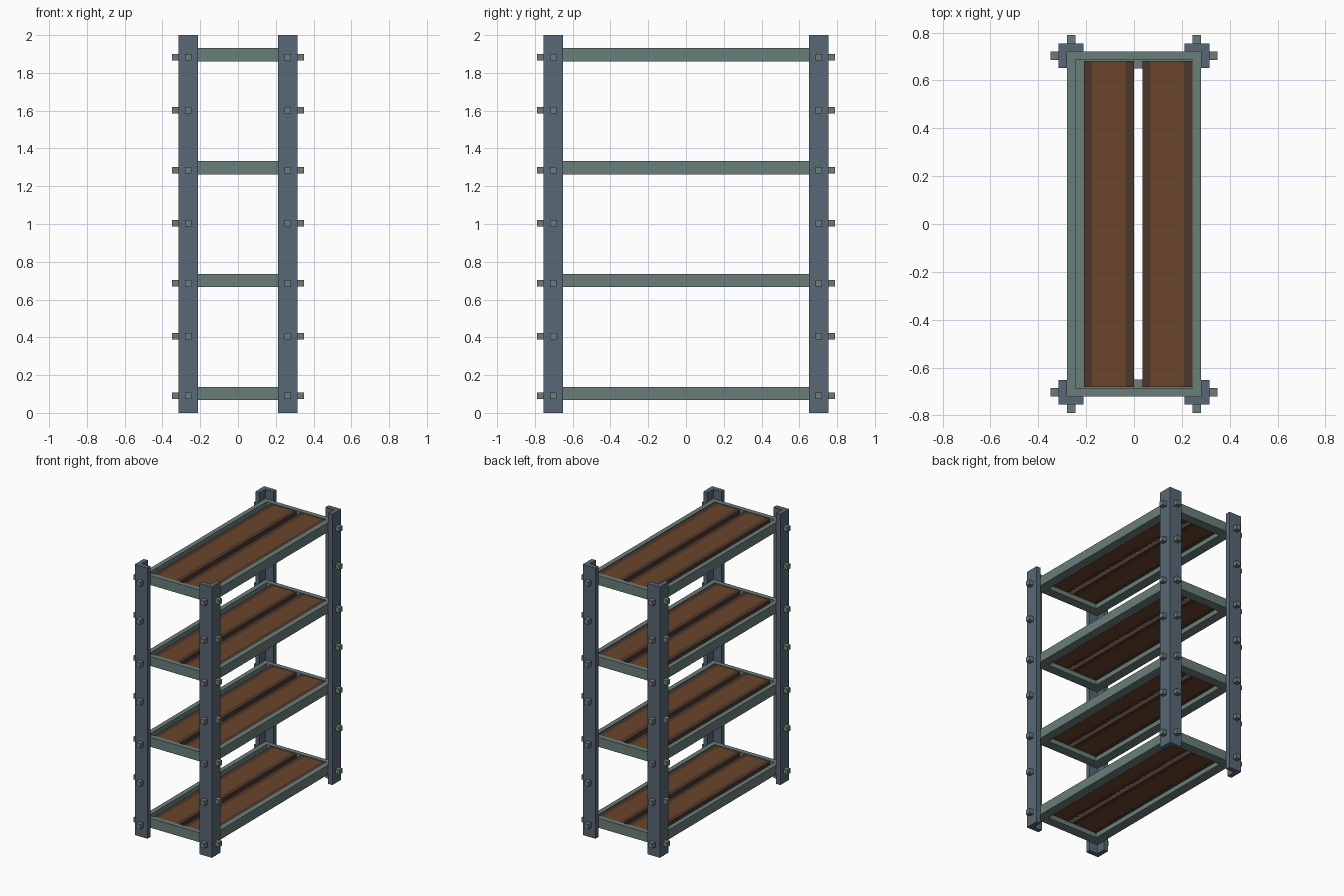
import bpy, bmesh
from mathutils import Matrix, Vector

if "Cube" in bpy.data.objects:
    bpy.data.objects.remove(bpy.data.objects["Cube"], do_unlink=True)

T = 0.035                      # steel thickness
X, Y = 0.28, 0.72              # outer half size of the shelf frames
SHELF_TOPS = [0.138, 0.736, 1.333, 1.931]
BOLT_Z = [0.09, 0.405, 0.687, 1.004, 1.285, 1.602, 1.882]


def material(name, rgb):
    """Flat material from 0-255 sRGB values."""
    lin = [((c / 255 + 0.055) / 1.055) ** 2.4 for c in rgb] + [1.0]
    m = bpy.data.materials.new(name)
    m.use_nodes = True
    m.diffuse_color = lin
    bsdf = next(n for n in m.node_tree.nodes if n.type == 'BSDF_PRINCIPLED')
    bsdf.inputs["Base Color"].default_value = lin
    bsdf.inputs["Roughness"].default_value = 0.8
    return m


POST = material("blue grey steel", (88, 103, 117))
FRAME = material("green grey steel", (106, 126, 122))
WOOD = material("brown wood", (106, 69, 43))
EDGE = material("dark wood edge", (77, 55, 43))


def finish(name, bm, *mats):
    bmesh.ops.recalc_face_normals(bm, faces=bm.faces[:])
    me = bpy.data.meshes.new(name)
    bm.to_mesh(me)
    bm.free()
    for m in mats:
        me.materials.append(m)
    ob = bpy.data.objects.new(name, me)
    bpy.context.collection.objects.link(ob)
    return ob


def add_box(bm, lo, hi):
    lo, hi = Vector(lo), Vector(hi)
    mat = Matrix.Translation((lo + hi) / 2) @ Matrix.Diagonal((*(hi - lo), 1))
    bmesh.ops.create_cube(bm, size=1, matrix=mat)


# Corner posts: upright angle irons with square bolts on both outer faces
def build_post(name, sx, sy):
    ox, oy, w = X + T, Y + T, 0.103
    profile = [(ox, oy), (ox - w, oy), (ox - w, Y), (X, Y), (X, oy - w), (ox, oy - w)]
    bm = bmesh.new()
    face = bm.faces.new([bm.verts.new((sx * x, sy * y, 0)) for x, y in profile])
    top = bmesh.ops.extrude_face_region(bm, geom=[face])["geom"]
    bmesh.ops.translate(bm, vec=(0, 0, 2),
                        verts=[g for g in top if isinstance(g, bmesh.types.BMVert)])
    finish(name, bm, POST)

    bm = bmesh.new()
    h = T / 2
    for z in BOLT_Z:
        for cx, cy in ((ox + h, oy - 0.052), (ox - 0.052, oy + h)):
            c = Vector((sx * cx, sy * cy, z))
            r = Vector((h, h, h))
            add_box(bm, c - r, c + r)
    finish(name.replace("post", "bolts"), bm, FRAME)


for sy, end in ((-1, "front"), (1, "back")):
    for sx, side in ((-1, "right"), (1, "left")):
        build_post(f"{end}_{side}_post", sx, sy)


# Shelf frame: angle profile (inset, height) swept around a rectangle
def build_frame(name, top):
    low = top - 0.07
    profile = [(0, low), (0, top), (T, top), (T, low + T), (2 * T, low + T), (2 * T, low)]
    bm = bmesh.new()
    rings = [[bm.verts.new((sx * (X - d), sy * (Y - d), z))
              for sx, sy in ((-1, -1), (1, -1), (1, 1), (-1, 1))] for d, z in profile]
    for a, b in zip(rings, rings[1:] + rings[:1]):
        for i in range(4):
            j = (i + 1) % 4
            bm.faces.new((a[i], a[j], b[j], b[i]))
    finish(name, bm, FRAME)


# Planks: brown boards with a dark strip along each long edge
def build_plank(name, x0, x1, top):
    bm = bmesh.new()
    add_box(bm, (x0, -0.681, top - T), (x1, 0.681, top - 0.004))
    for cut in (x0 + T, x1 - T):
        bmesh.ops.bisect_plane(bm, geom=bm.verts[:] + bm.edges[:] + bm.faces[:],
                               plane_co=(cut, 0, 0), plane_no=(1, 0, 0))
    for f in bm.faces:
        x = f.calc_center_median().x
        f.material_index = 0 if x0 + T < x < x1 - T else 1
    finish(name, bm, WOOD, EDGE)


for n, top in enumerate(SHELF_TOPS, 1):
    build_frame(f"shelf_frame_{n}", top)
    build_plank(f"right_plank_{n}", -0.21, 0.0, top)
    build_plank(f"left_plank_{n}", 0.035, 0.244, top)
